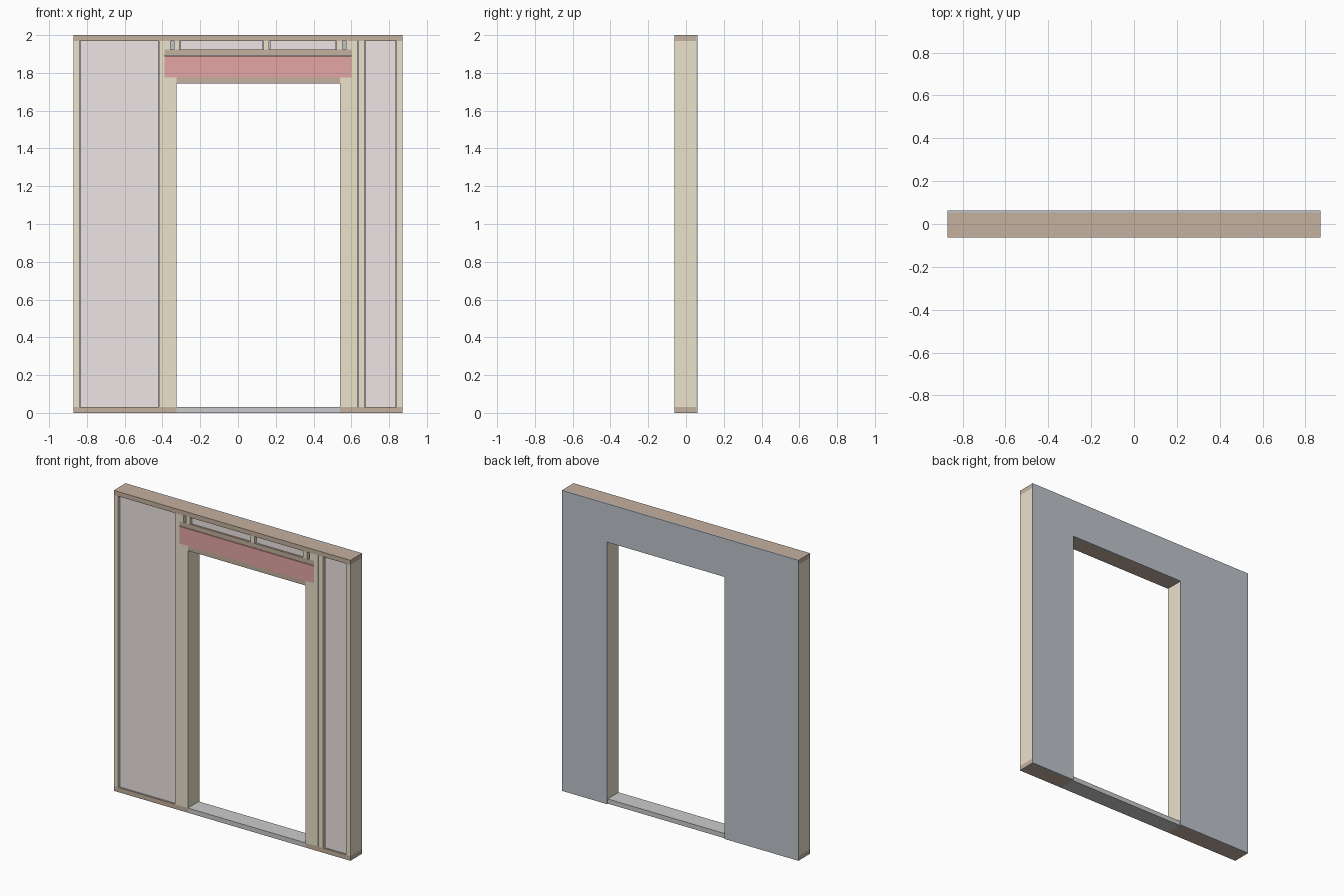
import bpy

if "Cube" in bpy.data.objects:
    bpy.data.objects.remove(bpy.data.objects["Cube"])

T = 0.031                      # lumber thickness
W, H = 0.871, 2.0              # half width, height
YF, YB, YS = -0.062, 0.053, 0.062  # frame front, frame back, sheathing back
OL, OR = -0.326, 0.540         # door opening
HL, HR = OL - 2 * T, OR + 2 * T    # header ends


def material(name, rgb):
    m = bpy.data.materials.new(name)
    m.diffuse_color = (*rgb, 1)
    m.use_nodes = True
    m.node_tree.nodes["Principled BSDF"].inputs["Base Color"].default_value = m.diffuse_color
    return m


STUD = material("stud_wood", (0.83, 0.76, 0.60))
PLATE = material("plate_wood", (0.55, 0.44, 0.35))
RED = material("header_red", (0.78, 0.38, 0.38))
FOAM = material("insulation_pink", (0.85, 0.78, 0.78))
SHEATH = material("sheathing_grey", (0.52, 0.56, 0.61))
SILL = material("sill_grey", (0.67, 0.67, 0.66))


def box(name, x0, x1, z0, z1, mat, y0=YF, y1=YB):
    v = [(x, y, z) for x in (x0, x1) for y in (y0, y1) for z in (z0, z1)]
    f = [(0, 1, 3, 2), (4, 6, 7, 5), (0, 4, 5, 1),
         (2, 3, 7, 6), (0, 2, 6, 4), (1, 5, 7, 3)]
    me = bpy.data.meshes.new(name)
    me.from_pydata(v, [], f)
    me.materials.append(mat)
    ob = bpy.data.objects.new(name, me)
    bpy.context.collection.objects.link(ob)
    return ob


# plates and door sill
box("top_plate", -W, W, H - T, H, PLATE)
box("bottom_plate_left", -W, OL, 0, T, PLATE)
box("bottom_plate_right", OR, W, 0, T, PLATE)
box("door_sill", OL, OR, 0, T, SILL)

# full height studs
for name, x in (("end_stud_left", -W), ("king_stud_left", HL - T),
                ("king_stud_right", HR), ("layout_stud", 0.638),
                ("end_stud_right", W - T)):
    box(name, x, x + T, T, H - T, STUD)

# trimmers carrying the header
for i, x in enumerate((HL, HL + T, OR, OR + T)):
    box(f"trimmer_stud_{i}", x, x + T, T, 1.775, STUD)

# header assembly
box("header_bottom_plate", OL, OR, 1.744, 1.775, PLATE)
box("header_beam", HL, HR, 1.775, 1.889, RED)
box("header_top_plate", HL, HR, 1.893, 1.924, PLATE)

# cripples over the header
CR = (HL, -0.340, 0.134, 0.521, HR - T)
for i, x in enumerate(CR):
    box(f"cripple_stud_{i}", x, x + T, 1.924, H - T, STUD)

# insulation batts, slightly recessed and with small side gaps
G = 0.005
for name, x0, x1, z0 in (("left", -W + T, HL - T, T), ("right", 0.638 + T, W - T, T),
                         ("over_door_a", CR[1] + T, CR[2], 1.924),
                         ("over_door_b", CR[2] + T, CR[3], 1.924)):
    box("insulation_" + name, x0 + G, x1 - G / 2, z0, H - T, FOAM, YF + 0.012)

# back sheathing
box("sheathing_left", -W, OL, 0, H, SHEATH, YB, YS)
box("sheathing_over_door", OL, OR, 1.744, H, SHEATH, YB, YS)
box("sheathing_right", OR, W, 0, H, SHEATH, YB, YS)
